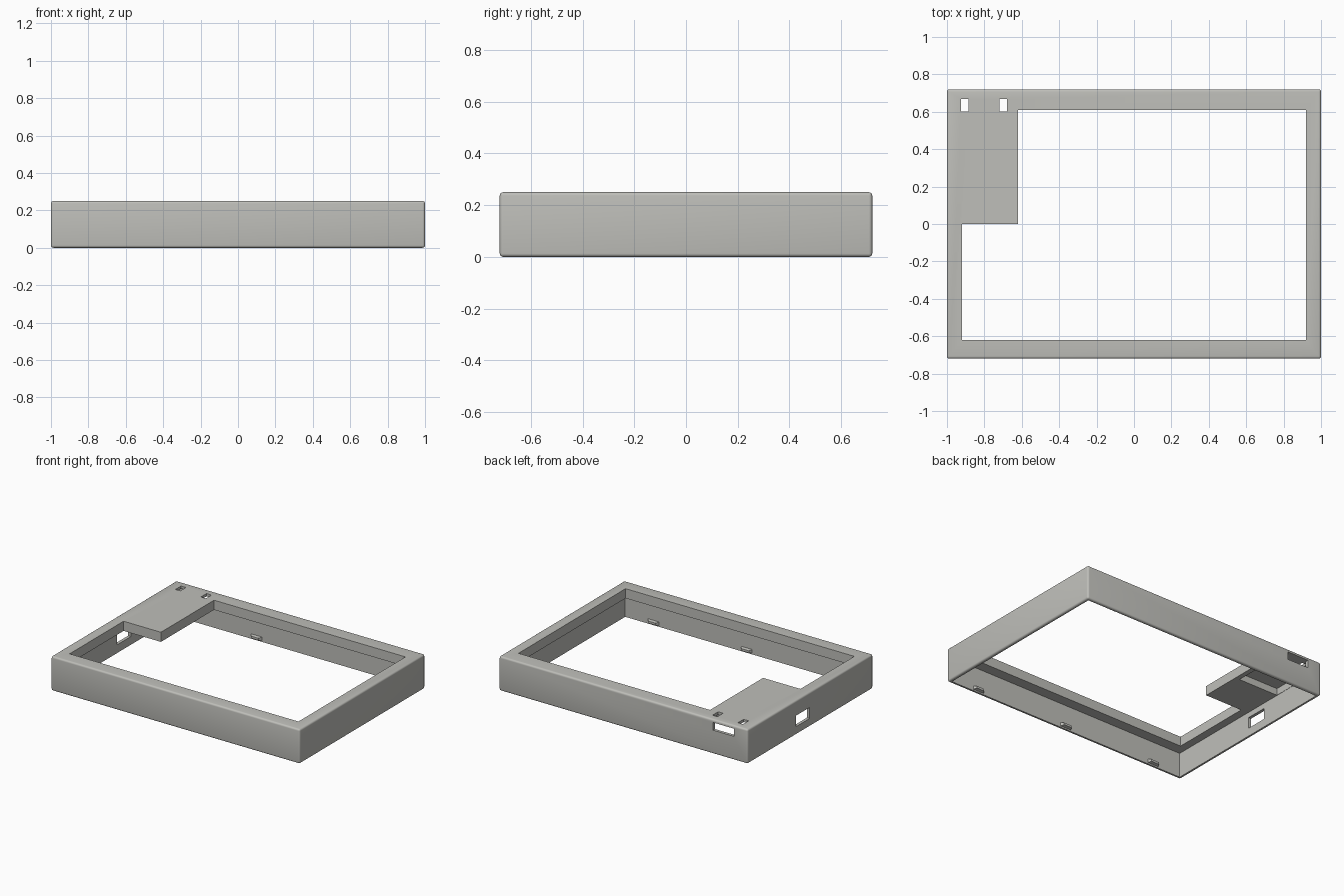
import bpy, bmesh, math

if "Cube" in bpy.data.objects:
    bpy.data.objects.remove(bpy.data.objects["Cube"])

grey = bpy.data.materials.new("warm grey plastic")
grey.diffuse_color = (0.52, 0.52, 0.49, 1)
grey.use_nodes = True
grey.node_tree.nodes["Principled BSDF"].inputs["Base Color"].default_value = grey.diffuse_color


def box(name, lo, hi, bevel=0.0, taper=None):
    """Axis-aligned box from corner lo to corner hi; taper shrinks the end on the given y side."""
    bm = bmesh.new()
    bmesh.ops.create_cube(bm, size=1)
    for v in bm.verts:
        end = taper and v.co.y * taper > 0
        v.co = [(a + b) / 2 + c * (b - a) for a, b, c in zip(lo, hi, v.co)]
        if end:
            mid = (lo[0] + hi[0]) / 2
            v.co.x = mid + (v.co.x - mid) * 0.7
            zm = (lo[2] + hi[2]) / 2
            v.co.z = zm + (v.co.z - zm) * 0.6
    if bevel:
        bmesh.ops.bevel(bm, geom=bm.edges[:], offset=bevel, segments=4,
                        profile=0.5, affect='EDGES')
    bmesh.ops.recalc_face_normals(bm, faces=bm.faces[:])
    me = bpy.data.meshes.new(name)
    bm.to_mesh(me)
    bm.free()
    me.materials.append(grey)
    ob = bpy.data.objects.new(name, me)
    bpy.context.collection.objects.link(ob)
    return ob


def cut(target, lo, hi):
    """Subtract a box and discard the cutter."""
    cutter = box("cutter", lo, hi)
    cutter.hide_render = True
    mod = target.modifiers.new("cut", 'BOOLEAN')
    mod.operation = 'DIFFERENCE'
    mod.solver = 'EXACT'
    mod.object = cutter
    bpy.context.view_layer.objects.active = target
    bpy.ops.object.modifier_apply(modifier=mod.name)
    bpy.data.objects.remove(cutter, do_unlink=True)


# Rounded outer body
frame = box("frame_shell", (-1, -0.72, 0), (1, 0.72, 0.25), bevel=0.013)

# Hollow underside, leaving thin walls and a thick top lip
cut(frame, (-0.978, -0.698, -0.1), (0.978, 0.698, 0.18))
# L-shaped opening that leaves a corner plate at the back left
cut(frame, (-0.62, -0.62, 0.1), (0.92, 0.61, 0.4))
cut(frame, (-0.92, -0.62, 0.1), (-0.5, 0.0, 0.4))
# Pocket under the corner plate
cut(frame, (-0.976, 0.30, 0.1), (-0.655, 0.696, 0.23))
# Two slots through the corner plate
for x in (-0.905, -0.70):
    cut(frame, (x - 0.02, 0.602, 0.15), (x + 0.02, 0.667, 0.4))
# Port window in the back wall and in the left wall
cut(frame, (-0.89, 0.68, 0.172), (-0.72, 0.9, 0.228))
cut(frame, (-1.2, 0.008, 0.06), (-0.95, 0.166, 0.14))

# Smooth rounded edges, flat walls
bpy.ops.object.select_all(action='DESELECT')
frame.select_set(True)
bpy.context.view_layer.objects.active = frame
bpy.ops.object.shade_smooth_by_angle(angle=math.radians(35))

# Small snap clips inside the front and back walls
for i, x in enumerate((-0.75, 0.0, 0.75)):
    box(f"front_clip_{i + 1}", (x - 0.045, -0.70, 0.01), (x + 0.045, -0.677, 0.036), taper=1)
for i, x in enumerate((-0.34, 0.75)):
    box(f"back_clip_{i + 1}", (x - 0.045, 0.677, 0.01), (x + 0.045, 0.70, 0.036), taper=-1)
